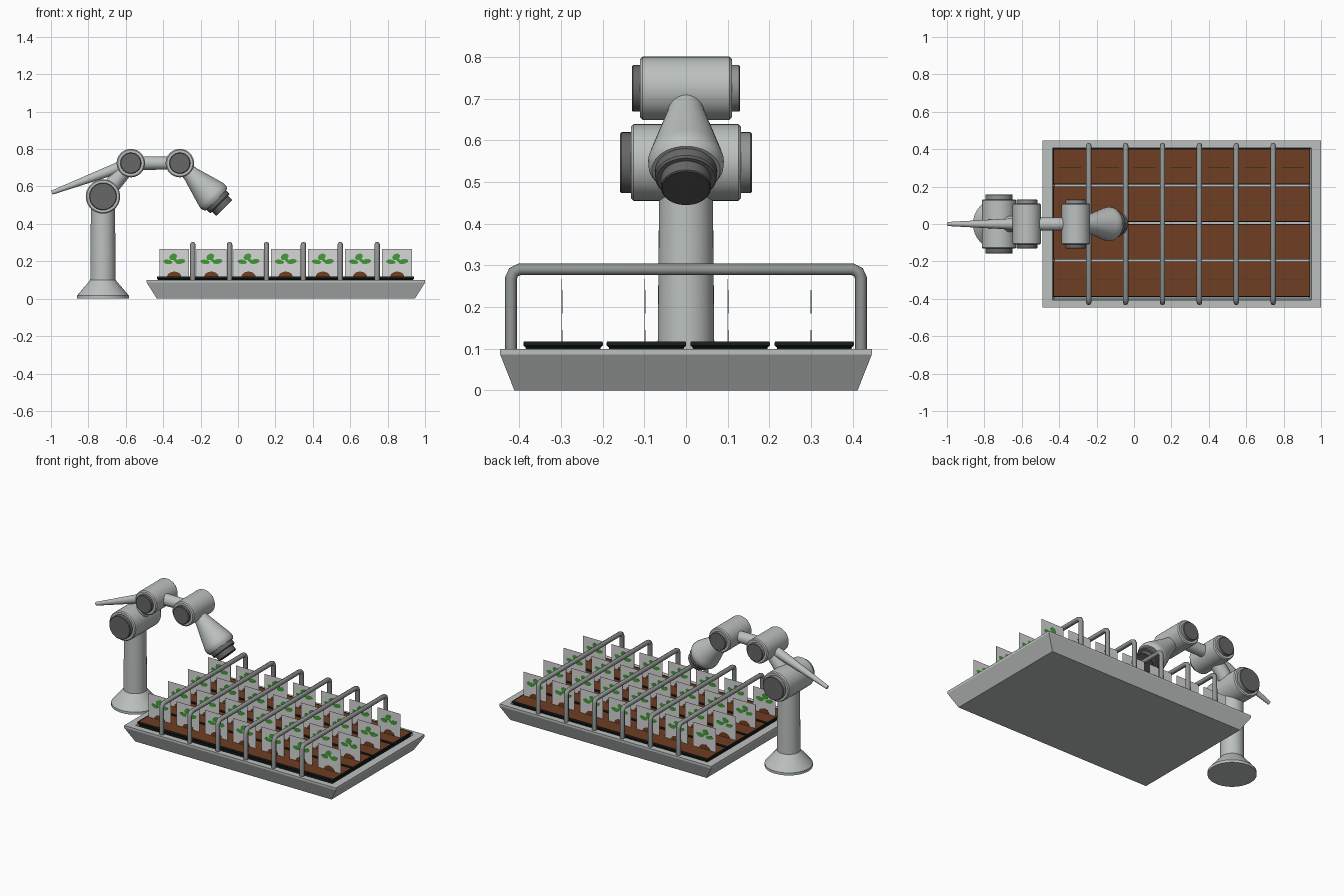
import bpy, bmesh, math
from mathutils import Vector

cube = bpy.data.objects.get("Cube")
if cube:
    bpy.data.objects.remove(cube)


def material(name, r, g, b):
    m = bpy.data.materials.new(name)
    m.use_nodes = True
    m.diffuse_color = (r, g, b, 1)
    m.node_tree.nodes["Principled BSDF"].inputs["Base Color"].default_value = (r, g, b, 1)
    return m


METAL = material("light metal", 0.50, 0.53, 0.52)
TUBE = material("tube grey", 0.28, 0.30, 0.29)
DARK = material("dark cap grey", 0.135, 0.135, 0.135)
NOZZLE = material("nozzle charcoal", 0.065, 0.065, 0.065)
BLACK = material("planter black", 0.010, 0.012, 0.012)
SOIL = material("soil brown", 0.16, 0.047, 0.016)
CARD = material("card grey", 0.68, 0.68, 0.68)
LEAF = material("leaf green", 0.055, 0.34, 0.04)


def finish(name, bm, mats, angle=35):
    bmesh.ops.recalc_face_normals(bm, faces=bm.faces)
    me = bpy.data.meshes.new(name)
    bm.to_mesh(me)
    bm.free()
    for m in mats:
        me.materials.append(m)
    me.shade_smooth()
    me.set_sharp_from_angle(angle=math.radians(angle))
    ob = bpy.data.objects.new(name, me)
    bpy.context.collection.objects.link(ob)


def loft(bm, rings, top_mat=0):
    """Skin a list of equal rings of points and close both ends."""
    loops = [[bm.verts.new(p) for p in ring] for ring in rings]
    n = len(loops[0])
    for a, b in zip(loops, loops[1:]):
        for i in range(n):
            bm.faces.new((a[i], a[(i + 1) % n], b[(i + 1) % n], b[i]))
    bm.faces.new(loops[0])
    bm.faces.new(loops[-1]).material_index = top_mat


def rect(cx, cy, hx, hy, z):
    return [(cx + sx * hx, cy + sy * hy, z)
            for sx, sy in ((-1, -1), (1, -1), (1, 1), (-1, 1))]


def lathe(name, profile, origin, axis, mats, pick=None, sides=40):
    """Round part from (radius, distance) pairs along an axis."""
    rot = Vector(axis).to_track_quat('Z', 'Y').to_matrix()
    rings = []
    for r, t in profile:
        rings.append([rot @ Vector((r * math.cos(2 * math.pi * i / sides),
                                    r * math.sin(2 * math.pi * i / sides), t)) + Vector(origin)
                      for i in range(sides)])
    bm = bmesh.new()
    loft(bm, rings)
    if pick:
        for f in bm.faces:
            f.material_index = pick((f.calc_center_median() - Vector(origin)).dot(Vector(axis).normalized()))
    finish(name, bm, mats)


# Tapered tray with a flat rim and a recessed bed
TX = 0.256
bm = bmesh.new()
loft(bm, [rect(TX, 0, 0.69, 0.412, 0), rect(TX, 0, 0.744, 0.446, 0.086),
          rect(TX, 0, 0.744, 0.446, 0.1), rect(TX, 0, 0.692, 0.407, 0.1),
          rect(TX, 0, 0.68, 0.395, 0.04)])
finish("tray", bm, [METAL], 20)

# Four long planters filled with soil
ROWS = [-0.295, -0.095, 0.106, 0.308]
for k, y in enumerate(ROWS):
    bm = bmesh.new()
    loft(bm, [rect(0.254, y, w, h, z) for w, h, z in (
        (0.67, 0.080, 0.04), (0.682, 0.090, 0.103), (0.688, 0.0955, 0.108),
        (0.688, 0.0955, 0.114), (0.686, 0.0935, 0.118), (0.683, 0.091, 0.118),
        (0.683, 0.091, 0.116))], top_mat=1)
    finish(f"planter_{k + 1}", bm, [BLACK, SOIL], 20)


# Seedling cards with painted leaves and a soil mound on both faces
def blob(bm, x, y, z, rx, rz, tilt, mat, half=False):
    n = 14
    ring = []
    for i in range(n):
        a = (math.pi * i / (n - 1)) if half else (2 * math.pi * i / n)
        u, w = rx * math.cos(a), rz * math.sin(a)
        ring.append((x + u * math.cos(tilt) - w * math.sin(tilt),
                     z + u * math.sin(tilt) + w * math.cos(tilt)))
    before = len(bm.faces)
    loft(bm, [[(px, y + d, pz) for px, pz in ring] for d in (-0.001, 0.001)])
    bm.faces.ensure_lookup_table()
    for f in bm.faces[before:]:
        f.material_index = mat


LEAVES = [(-0.034, 0.197, 0.025, 0.012, -0.15), (0.033, 0.199, 0.026, 0.013, 0.2),
          (-0.006, 0.224, 0.022, 0.016, 0.5), (0.006, 0.206, 0.014, 0.008, -0.7)]
for k in range(4):
    y = -0.298 + 0.1993 * k
    bm = bmesh.new()
    for c in range(7):
        x = -0.341 + 0.1987 * c
        loft(bm, [rect(x, y, 0.08, 0.0004, z) for z in (0.112, 0.267)])
        blob(bm, x, y, 0.117, 0.038, 0.028, 0, 2, half=True)
        for dx, z, rx, rz, tilt in LEAVES:
            blob(bm, x + dx, y, z, rx, rz, tilt, 1)
    finish(f"seedling_cards_{k + 1}", bm, [CARD, LEAF, SOIL], 20)

# Tube hoops spanning the tray
half = [(0.42, 0.098), (0.42, 0.27), (0.414, 0.284), (0.4, 0.2905)]
path = [(-y, z) for y, z in half] + half[::-1]
for k in range(6):
    cu = bpy.data.curves.new("hoop", 'CURVE')
    cu.dimensions = '3D'
    cu.bevel_depth = 0.0142
    cu.bevel_resolution = 2
    cu.use_fill_caps = True
    sp = cu.splines.new('POLY')
    sp.points.add(len(path) - 1)
    for p, (y, z) in zip(sp.points, path):
        p.co = (-0.242 + 0.1972 * k, y, z, 1)
    cu.materials.append(TUBE)
    bpy.context.collection.objects.link(bpy.data.objects.new(f"hoop_{k + 1}", cu))

# Robot pedestal
SHOULDER = Vector((-0.722, 0, 0.547))
ELBOW = Vector((-0.573, 0, 0.725))
WRIST = Vector((-0.311, 0, 0.725))
lathe("pedestal", [(0.139, 0), (0.139, 0.016), (0.073, 0.094), (0.068, 0.1), (0.064, 0.54)],
      (-0.722, 0, 0), (0, 0, 1), [METAL])


# Joint drums with dark end caps
def joint(name, centre, r, w, cap_r, cap_w):
    b = 0.006
    body = [(r - b, -w), (r, -w + b), (r, w - b), (r - b, w)]
    lathe(name, body, centre, (0, 1, 0), [METAL])
    for side, label in ((-1, "front"), (1, "back")):
        lathe(f"{name}_{label}_cap",
              [(cap_r, w - 0.01), (cap_r, cap_w - 0.003), (cap_r - 0.003, cap_w)],
              centre, (0, side, 0), [TUBE, DARK],
              lambda t: int(side < 0 or t > cap_w - 0.002))


joint("shoulder_joint", SHOULDER, 0.092, 0.132, 0.073, 0.158)
joint("elbow_joint", ELBOW, 0.076, 0.11, 0.056, 0.13)
joint("wrist_joint", WRIST, 0.076, 0.11, 0.056, 0.13)


# Arm links and the tapered tail rod
def link(name, a, b, r1, r2):
    lathe(name, [(r1, 0), (r2, (b - a).length)], a, b - a, [METAL])


link("lower_arm", SHOULDER, ELBOW, 0.045, 0.04)
link("upper_arm", ELBOW, WRIST, 0.037, 0.034)
link("tail_rod", ELBOW, Vector((-0.995, 0, 0.567)), 0.034, 0.011)

# Tool head: flared cone with a stepped dark nozzle
AIM = (0.704, 0, -0.71)
lathe("tool_head", [(0.036, 0.03), (0.045, 0.085), (0.086, 0.225), (0.091, 0.245),
                    (0.09, 0.262), (0.082, 0.277)], WRIST, AIM, [METAL])
lathe("nozzle_collar", [(0.074, 0.27), (0.074, 0.3), (0.07, 0.305)], WRIST, AIM, [DARK])
lathe("nozzle_tip", [(0.06, 0.29), (0.06, 0.335), (0.057, 0.338)], WRIST, AIM,
      [DARK, NOZZLE], lambda t: int(t > 0.336))
